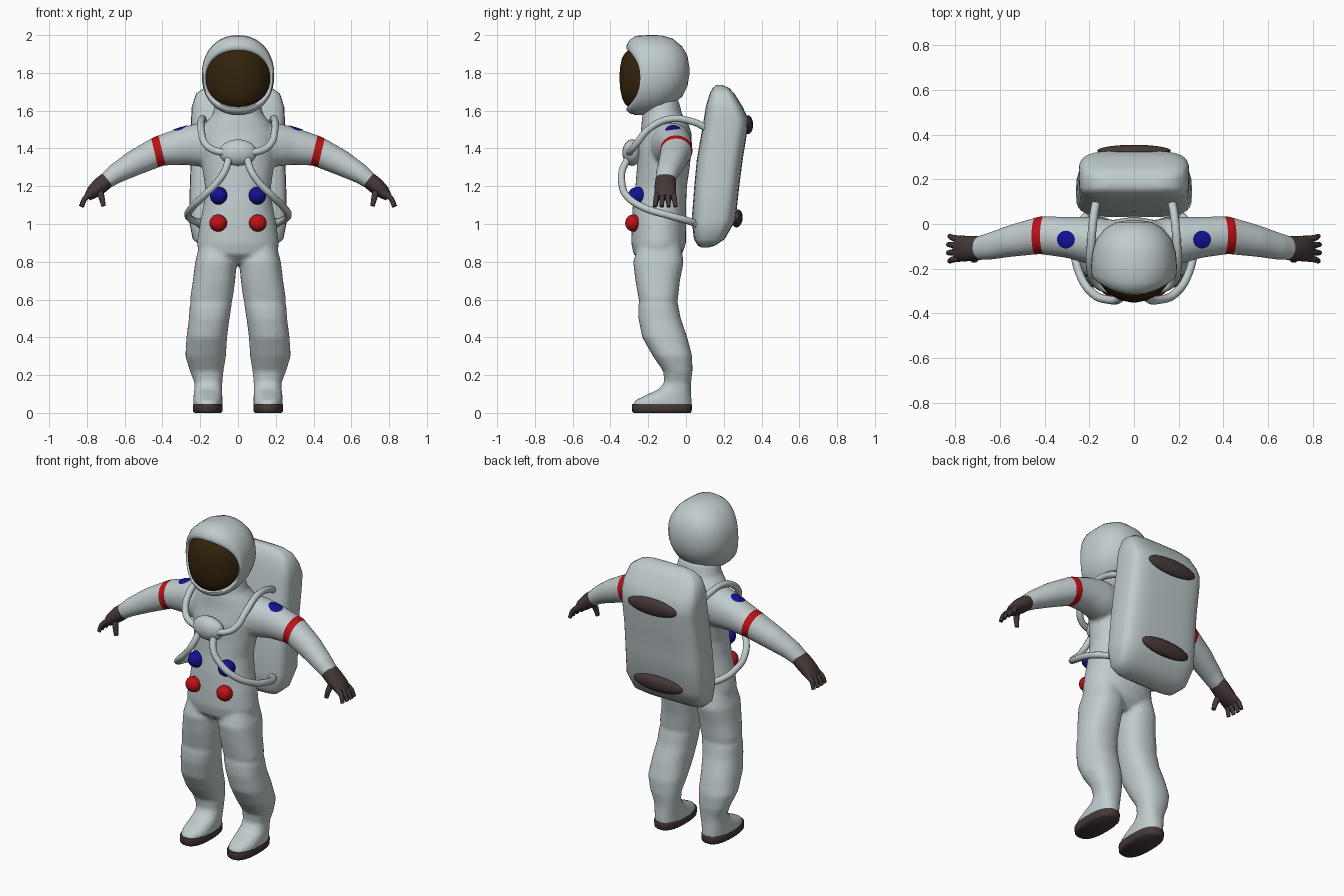
import bpy, bmesh, math
from mathutils import Vector as V
from mathutils.bvhtree import BVHTree

cube = bpy.data.objects.get("Cube")
if cube:
    bpy.data.objects.remove(cube)


def material(name, rgb):
    m = bpy.data.materials.new(name)
    m.use_nodes = True
    m.diffuse_color = (*rgb, 1)
    bsdf = m.node_tree.nodes["Principled BSDF"]
    bsdf.inputs["Base Color"].default_value = (*rgb, 1)
    bsdf.inputs["Roughness"].default_value = 0.7
    return m


GREY = material("suit pale grey", (0.53, 0.60, 0.61))
BROWN = material("rubber dark brown", (0.06, 0.04, 0.04))
VISOR = material("visor dark amber", (0.033, 0.018, 0.004))
RED = material("red", (0.5, 0.006, 0.008))
BLUE = material("blue", (0.006, 0.006, 0.3))
SIDES = ((1, "left"), (-1, "right"))


def ring(centre, u, v, p=2.0, bend=0.0, n=32):
    """Superellipse outline; bend pushes its two u sides along y."""
    pts = []
    for i in range(n):
        a = math.tau * i / n
        c, s = math.cos(a), math.sin(a)
        cu = math.copysign(abs(c) ** (2 / p), c)
        sv = math.copysign(abs(s) ** (2 / p), s)
        pts.append(V(centre) + V(u) * cu + V(v) * sv + V((0, bend * c * c, 0)))
    return pts


def level(z, x0, x1, y0, y1, p=2.3):
    """Horizontal outline filling a box in x and y."""
    return ring(((x0 + x1) / 2, (y0 + y1) / 2, z), ((x1 - x0) / 2, 0, 0), (0, (y1 - y0) / 2, 0), p)


def loft(bm, rings, mats=None, end_cap=True):
    loops = [[bm.verts.new(p) for p in r] for r in rings]
    n = len(loops[0])
    for k, (a, b) in enumerate(zip(loops, loops[1:])):
        for i in range(n):
            j = (i + 1) % n
            f = bm.faces.new((a[i], a[j], b[j], b[i]))
            f.material_index = mats[k] if mats else 0
    cap = bm.faces.new(loops[0])
    cap.material_index = mats[0] if mats else 0
    if end_cap:
        bm.faces.new(loops[-1])


def finish(obj, angle=50):
    bpy.ops.object.select_all(action='DESELECT')
    obj.select_set(True)
    bpy.context.view_layer.objects.active = obj
    bpy.ops.object.shade_smooth_by_angle(angle=math.radians(angle))
    return obj


def make(name, bm, *mats, smooth=50):
    bmesh.ops.recalc_face_normals(bm, faces=bm.faces)
    me = bpy.data.meshes.new(name)
    bm.to_mesh(me)
    bm.free()
    for m in mats:
        me.materials.append(m)
    obj = bpy.data.objects.new(name, me)
    bpy.context.collection.objects.link(obj)
    return finish(obj, smooth)


def ellipsoid(name, loc, radii, mat, tilt=0.0):
    bm = bmesh.new()
    bmesh.ops.create_uvsphere(bm, u_segments=28, v_segments=16, radius=1)
    bmesh.ops.scale(bm, vec=radii, verts=bm.verts)
    obj = make(name, bm, mat)
    obj.location = loc
    obj.rotation_euler.x = tilt
    return obj


def tube(name, pts, radius, mat, taper=1.0):
    cu = bpy.data.curves.new(name, 'CURVE')
    cu.dimensions = '3D'
    cu.bevel_depth = radius
    cu.bevel_resolution = 3
    cu.resolution_u = 6
    cu.use_fill_caps = True
    sp = cu.splines.new('BEZIER')
    sp.bezier_points.add(len(pts) - 1)
    for i, (bp, p) in enumerate(zip(sp.bezier_points, pts)):
        bp.co = p
        bp.handle_left_type = bp.handle_right_type = 'AUTO'
        bp.radius = 1 + (taper - 1) * i / (len(pts) - 1)
    cu.materials.append(mat)
    obj = bpy.data.objects.new(name, cu)
    bpy.context.collection.objects.link(obj)
    return obj


def limb(sections, s):
    """Outlines square to a path in x and z: x, y, z, thickness, depth."""
    out = []
    for i, (x, y, z, a, b) in enumerate(sections):
        q0, q1 = sections[max(i - 1, 0)], sections[min(i + 1, len(sections) - 1)]
        t = V((q1[0] - q0[0], 0, q1[2] - q0[2])).normalized()
        out.append(ring((s * x, y, z), (0, b, 0), (-s * t.z * a, 0, t.x * a), 2.1))
    return out


# Suit: torso, legs and arms fused into one soft skin
TORSO = [(.79, .15, -.22, -.06), (.84, .21, -.278, -.02), (.9, .217, -.29, 0), (1.0, .203, -.288, 0),
         (1.1, .183, -.282, 0), (1.2, .175, -.268, .005), (1.3, .19, -.26, .02), (1.4, .2, -.258, .03),
         (1.48, .2, -.24, .03), (1.54, .168, -.235, .01), (1.58, .135, -.23, -.02), (1.66, .115, -.22, -.04)]
LEG = [(.9, .03, .2, -.25, -.03), (.8, .006, .227, -.28, -.012), (.7, .015, .239, -.268, -.032),
       (.61, .027, .253, -.252, -.042), (.588, .033, .249, -.247, -.046), (.566, .034, .256, -.253, -.04),
       (.5, .045, .26, -.252, -.028), (.4, .058, .273, -.232, .007), (.3, .064, .279, -.175, .033),
       (.22, .077, .254, -.12, .034), (.16, .083, .231, -.115, .027), (.125, .084, .231, -.145, .026),
       (.095, .083, .235, -.21, .028), (.065, .082, .237, -.272, .03), (.03, .082, .237, -.285, .03)]
ARM = [(.1, -.09, 1.42, .11, .11), (.2, -.075, 1.42, .117, .107), (.3, -.06, 1.41, .098, .092),
       (.42, -.05, 1.385, .08, .085), (.55, -.075, 1.322, .068, .072), (.65, -.1, 1.265, .053, .061),
       (.71, -.11, 1.22, .042, .052)]
bm = bmesh.new()
loft(bm, [level(z, -w, w, y0, y1, 2.1) for z, w, y0, y1 in TORSO])
for s, _ in SIDES:
    loft(bm, [level(z, s * x0, s * x1, y0, y1) for z, x0, x1, y0, y1 in LEG])
    loft(bm, limb(ARM, s))
suit = make("suit", bm)
rm = suit.modifiers.new("fuse", 'REMESH')
rm.mode = 'VOXEL'
rm.voxel_size = 0.011
sm = suit.modifiers.new("soften", 'SMOOTH')
sm.factor = 0.5
sm.iterations = 6
fused = bpy.data.meshes.new_from_object(suit.evaluated_get(bpy.context.evaluated_depsgraph_get()))
suit.modifiers.clear()
fused.materials.clear()
fused.materials.append(GREY)
fused.materials.append(RED)

# Red arm bands, cut cleanly into the sleeves
bm = bmesh.new()
bm.from_mesh(fused)
for f in bm.faces:
    f.material_index = 0
for s, _ in SIDES:
    n = V((s * .973, 0, -.23))
    edges = [V((s * x, 0, 1.38)) for x in (.4, .442)]
    for co in edges:
        faces = [f for f in bm.faces if s * f.calc_center_median().x > .3 and f.calc_center_median().z > 1.2]
        geom = set(faces) | {e for f in faces for e in f.edges} | {v for f in faces for v in f.verts}
        bmesh.ops.bisect_plane(bm, geom=list(geom), plane_co=co, plane_no=n, dist=1e-5)
    for f in bm.faces:
        c = f.calc_center_median()
        if s * c.x > .3 and c.z > 1.2 and (c - edges[0]).dot(n) > 0 > (c - edges[1]).dot(n):
            f.material_index = 1
bm.to_mesh(fused)
skin = BVHTree.FromBMesh(bm)
bm.free()
suit.data = fused
finish(suit, 60)

# Helmet, built from the visor centre to the back: y, half width, middle z, half height, bend
HELMET = [(-.352, .01, 1.775, .01, 0), (-.349, .06, 1.775, .055, .008), (-.339, .115, 1.773, .105, .026),
          (-.322, .152, 1.77, .136, .055), (-.306, .17, 1.77, .15, .074), (-.316, .175, 1.771, .158, .074),
          (-.314, .183, 1.774, .174, .07), (-.298, .188, 1.78, .194, .06), (-.265, .191, 1.786, .21, .045),
          (-.2, .192, 1.788, .212, .015), (-.13, .188, 1.795, .204, 0), (-.07, .17, 1.804, .177, 0),
          (-.02, .13, 1.808, .132, 0), (.008, .08, 1.81, .08, 0), (.018, .02, 1.81, .02, 0)]
bm = bmesh.new()
loft(bm, [ring((0, y, z), (w, 0, 0), (0, 0, h), 2.15, b, 40) for y, w, z, h, b in HELMET],
     [1] * 4 + [0] * (len(HELMET) - 5))
make("helmet", bm, GREY, VISOR, smooth=60)

# Life support backpack with two rubber pads: height, front, back, half width
PACK = [(.876, .08, .12, .13), (.886, .062, .155, .2), (.92, .042, .205, .24), (1.02, .03, .262, .26),
        (1.2, .044, .282, .255), (1.34, .057, .3, .25), (1.5, .085, .326, .248), (1.56, .095, .328, .248),
        (1.62, .105, .3, .245), (1.69, .125, .257, .222), (1.72, .142, .228, .18), (1.735, .16, .195, .12)]
bm = bmesh.new()
loft(bm, [level(z, -w, w, y0, y1, 4) for z, y0, y1, w in PACK])
make("backpack", bm, GREY, smooth=75)
ellipsoid("upper_pad", (0, .328, 1.525), (.165, .027, .05), BROWN)
ellipsoid("lower_pad", (0, .27, 1.03), (.165, .03, .048), BROWN, -.1)

# Chest connector
ellipsoid("chest_connector", (0, -.285, 1.378), (.1, .052, .07), GREY)

UPPER = [(.165, .12, 1.5), (.18, .04, 1.54), (.192, -.09, 1.555), (.195, -.2, 1.5),
         (.17, -.265, 1.42), (.11, -.295, 1.385), (.04, -.3, 1.38)]
LOWER = [(.045, -.3, 1.36), (.07, -.338, 1.28), (.11, -.34, 1.22), (.18, -.315, 1.15),
         (.245, -.22, 1.085), (.265, -.09, 1.045), (.24, 0, 1.02), (.2, .05, 1.005)]
GLOVE = [(.69, -.108, 1.235, .043, .054), (.73, -.11, 1.203, .044, .056), (.77, -.11, 1.168, .036, .058),
         (.797, -.11, 1.14, .021, .054)]

for s, side in SIDES:
    def at(p):
        return (s * p[0], p[1], p[2])

    # Hoses from the chest to the backpack
    tube(side + "_upper_hose", [at(p) for p in UPPER], .019, GREY)
    tube(side + "_lower_hose", [at(p) for p in LOWER], .019, GREY)
    for part, p in (("upper", UPPER[0]), ("lower", LOWER[-1])):
        ellipsoid(f"{side}_{part}_hose_end", at(p), (.025, .025, .025), GREY)

    # Chest knobs
    ellipsoid(side + "_blue_knob", (s * .102, -.255, 1.15), (.047, .052, .047), BLUE)
    ellipsoid(side + "_red_knob", (s * .105, -.28, 1.005), (.047, .042, .045), RED)

    # Round shoulder patch laid on the sleeve
    bm = bmesh.new()
    loft(bm, [ring((s * .305, -.07, 0), (r, 0, 0), (0, r, 0)) for r in (.004, .014, .027, .04)], end_cap=False)
    for v in bm.verts:
        hit = skin.ray_cast(V((v.co.x, v.co.y, 3)), V((0, 0, -1)))[0]
        v.co.z = hit.z + .004
    make(side + "_shoulder_patch", bm, BLUE)

    # Glove with four fingers and a thumb
    bm = bmesh.new()
    loft(bm, limb(GLOVE, s))
    make(side + "_glove", bm, BROWN)
    for i in range(4):
        y = -.07 - .027 * i
        spread = (i - 1.5) * -.005
        tip = .835 - .006 * abs(i - 1.5)
        tube(f"{side}_finger_{i + 1}", [at((.77, y, 1.165)), at((.81, y + spread, 1.135)),
                                       at((tip, y + 2 * spread, 1.092))], .017, BROWN, .65)
    tube(side + "_thumb", [at((.735, -.135, 1.185)), at((.722, -.155, 1.14)), at((.712, -.162, 1.095))],
         .02, BROWN, .6)

    # Boot sole
    bm = bmesh.new()
    loft(bm, [level(z, s * (.16 - w), s * (.16 + w), -.208 - w, -.047 + w, 2.5)
              for z, w in ((0, .07), (.008, .077), (.04, .079), (.048, .076))])
    make(side + "_boot_sole", bm, BROWN)
